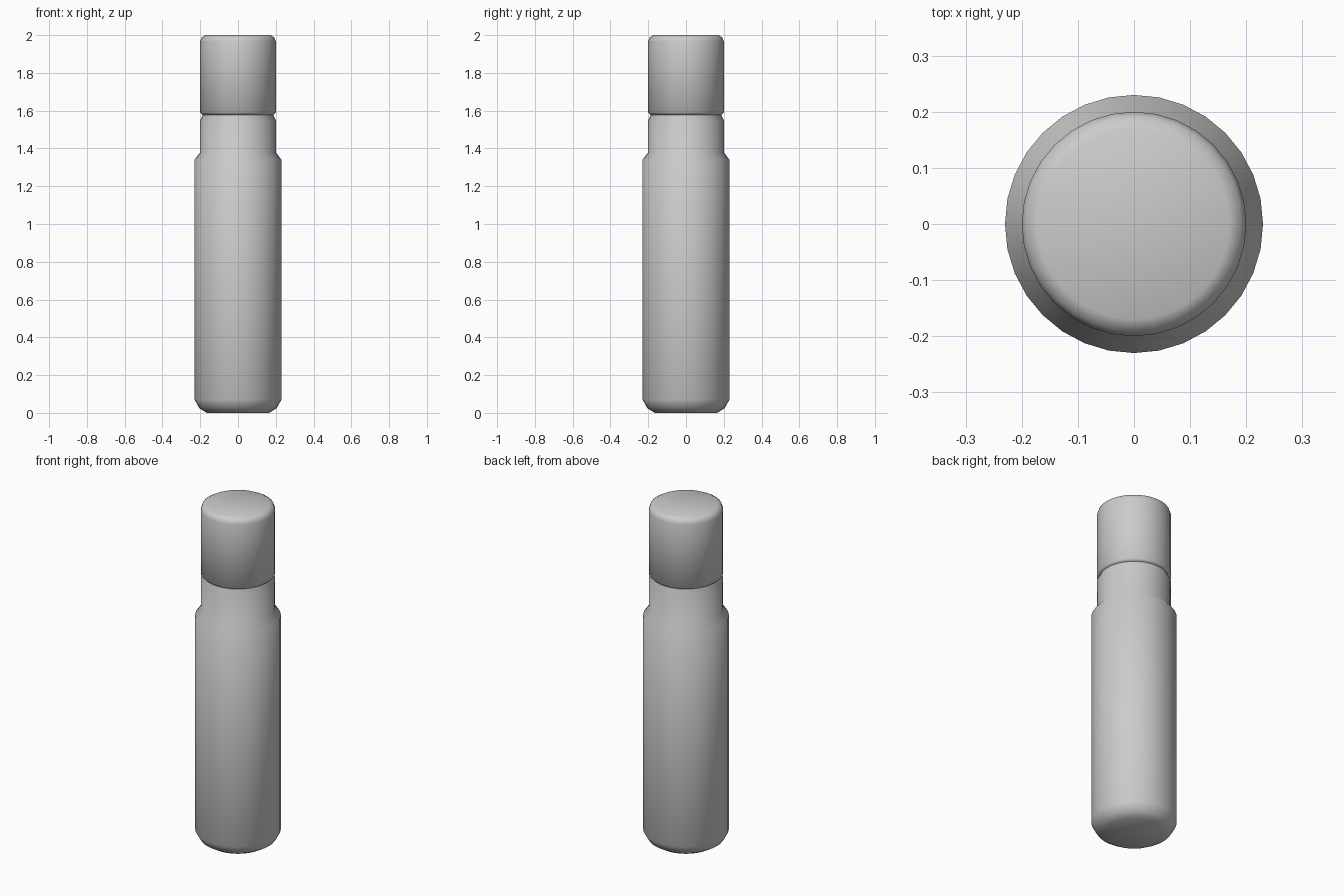
import bpy, bmesh, math

cube = bpy.data.objects.get("Cube")
if cube:
    bpy.data.objects.remove(cube, do_unlink=True)

SIDES = 32

grey = bpy.data.materials.new("light grey")
grey.use_nodes = True
color = (0.6, 0.6, 0.6, 1)
grey.diffuse_color = color
grey.node_tree.nodes["Principled BSDF"].inputs["Base Color"].default_value = color


def lathe(name, profile):
    """Turn a (radius, height) profile round z and close both ends."""
    bm = bmesh.new()
    rings = []
    for r, z in profile:
        rings.append([bm.verts.new((r * math.cos(a), r * math.sin(a), z))
                      for a in (math.tau * i / SIDES for i in range(SIDES))])
    for low, high in zip(rings, rings[1:]):
        for i in range(SIDES):
            j = (i + 1) % SIDES
            bm.faces.new((low[i], low[j], high[j], high[i]))
    bm.faces.new(rings[0][::-1])
    bm.faces.new(rings[-1])
    mesh = bpy.data.meshes.new(name)
    bm.to_mesh(mesh)
    bm.free()
    mesh.materials.append(grey)
    mesh.shade_smooth()
    obj = bpy.data.objects.new(name, mesh)
    bpy.context.collection.objects.link(obj)
    return obj


# Bottle with bevelled base, shoulder and neck
lathe("bottle_body", [(0.165, 0), (0.205, 0.025), (0.23, 0.07), (0.23, 1.34),
                      (0.2, 1.38), (0.2, 1.55), (0.187, 1.575), (0.187, 1.6)])

# Cap with a softly rounded top edge
lathe("cap", [(0.187, 1.578), (0.2, 1.59), (0.2, 1.965), (0.192, 1.988), (0.17, 2.0)])
